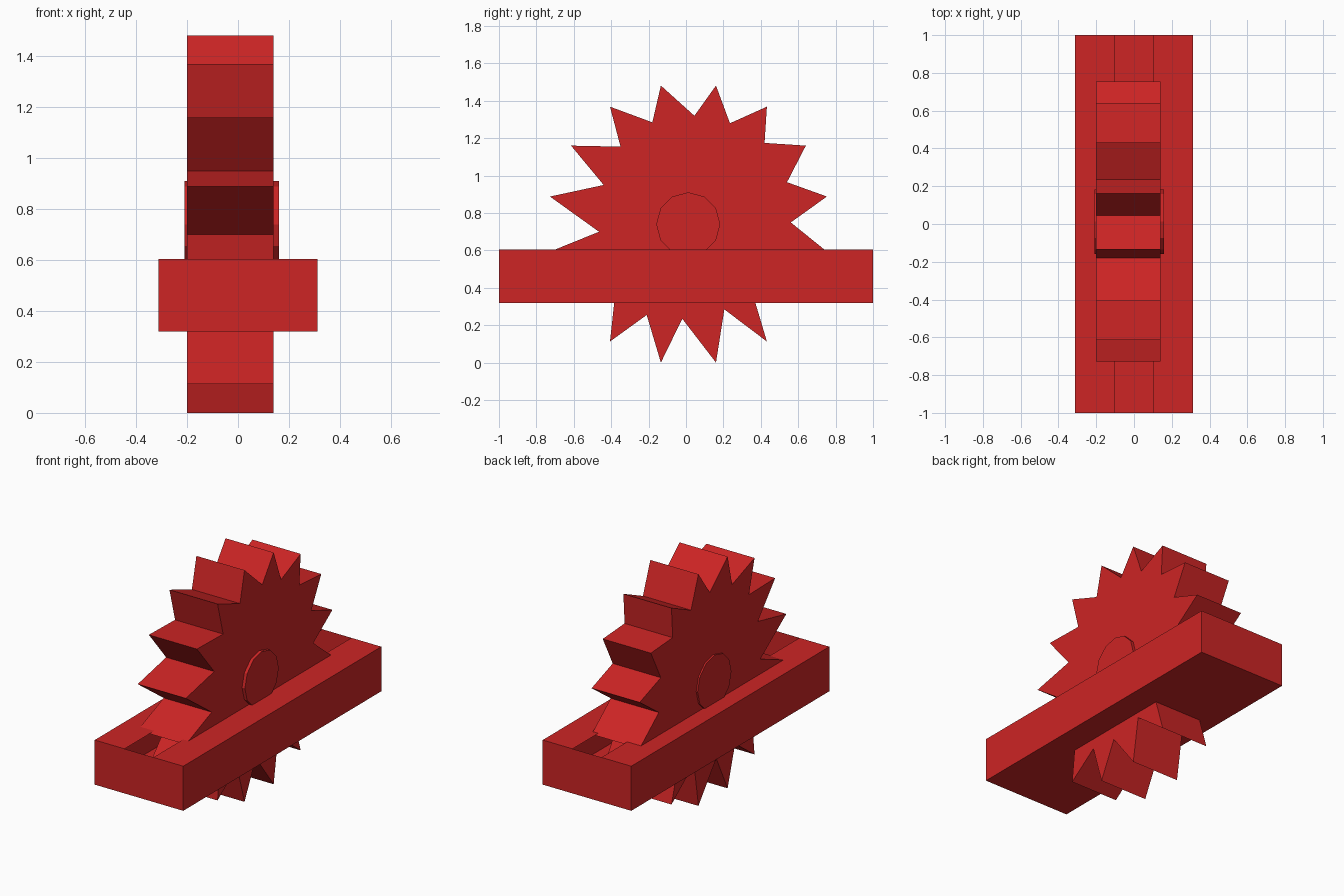
import bpy, bmesh, math

if "Cube" in bpy.data.objects:
    bpy.data.objects.remove(bpy.data.objects["Cube"])

red = bpy.data.materials.new("saw red")
red.diffuse_color = (0.61, 0.018, 0.018, 1)
red.use_nodes = True
red.node_tree.nodes["Principled BSDF"].inputs["Base Color"].default_value = red.diffuse_color


def make_object(name, bm):
    mesh = bpy.data.meshes.new(name)
    bm.to_mesh(mesh)
    bm.free()
    mesh.materials.append(red)
    obj = bpy.data.objects.new(name, mesh)
    bpy.context.collection.objects.link(obj)
    return obj


def extrude_profile(name, points, x0, x1):
    """Solid with a (y, z) outline running from x0 to x1."""
    bm = bmesh.new()
    face = bm.faces.new([bm.verts.new((x0, y, z)) for y, z in points])
    res = bmesh.ops.extrude_face_region(bm, geom=[face], use_keep_orig=True)
    moved = [g for g in res["geom"] if isinstance(g, bmesh.types.BMVert)]
    bmesh.ops.translate(bm, verts=moved, vec=(x1 - x0, 0, 0))
    bmesh.ops.recalc_face_normals(bm, faces=bm.faces[:])
    return make_object(name, bm)


def on_circle(cy, cz, r, degrees):
    a = math.radians(degrees)
    return (cy + r * math.sin(a), cz + r * math.cos(a))


# Saw wheel: regular tips, slightly uneven valleys (clockwise from the top)
valleys = [(0.045, 1.32), (0.235, 1.28), (0.42, 1.175), (0.54, 0.965),
           (0.56, 0.75), (0.50, 0.545), (0.35, 0.39), (0.205, 0.285),
           (-0.02, 0.235), (-0.21, 0.255), (-0.375, 0.40), (-0.445, 0.51),
           (-0.465, 0.70), (-0.44, 0.95), (-0.35, 1.155), (-0.18, 1.285)]
outline = []
for i, valley in enumerate(valleys):
    outline += [valley, on_circle(0.013, 0.741, 0.755, (i + 0.5) * 22.5)]
extrude_profile("saw_wheel", outline, -0.20, 0.14)

# Axle stub through the wheel
extrude_profile("axle", [on_circle(0.012, 0.74, 0.171, i * 30) for i in range(12)],
                -0.21, 0.16)

# Hollow base: thin-walled box with a long slot open along the top
W, S, Z0, Z1 = 0.313, 0.102, 0.32, 0.605
section = [(-S, Z1), (-W, Z1), (-W, Z0), (W, Z0), (W, Z1), (S, Z1)]
bm = bmesh.new()
front, back = [[bm.verts.new((x, y, z)) for x, z in section] for y in (-1, 1)]
for i in range(len(section) - 1):
    bm.faces.new((front[i], front[i + 1], back[i + 1], back[i]))
for end in (front, back):
    bm.faces.new(end)
bmesh.ops.recalc_face_normals(bm, faces=bm.faces[:])
if next(f for f in bm.faces if f.calc_center_median().z < Z0 + 0.01).normal.z > 0:
    bmesh.ops.reverse_faces(bm, faces=bm.faces[:])
make_object("slotted_base", bm)
